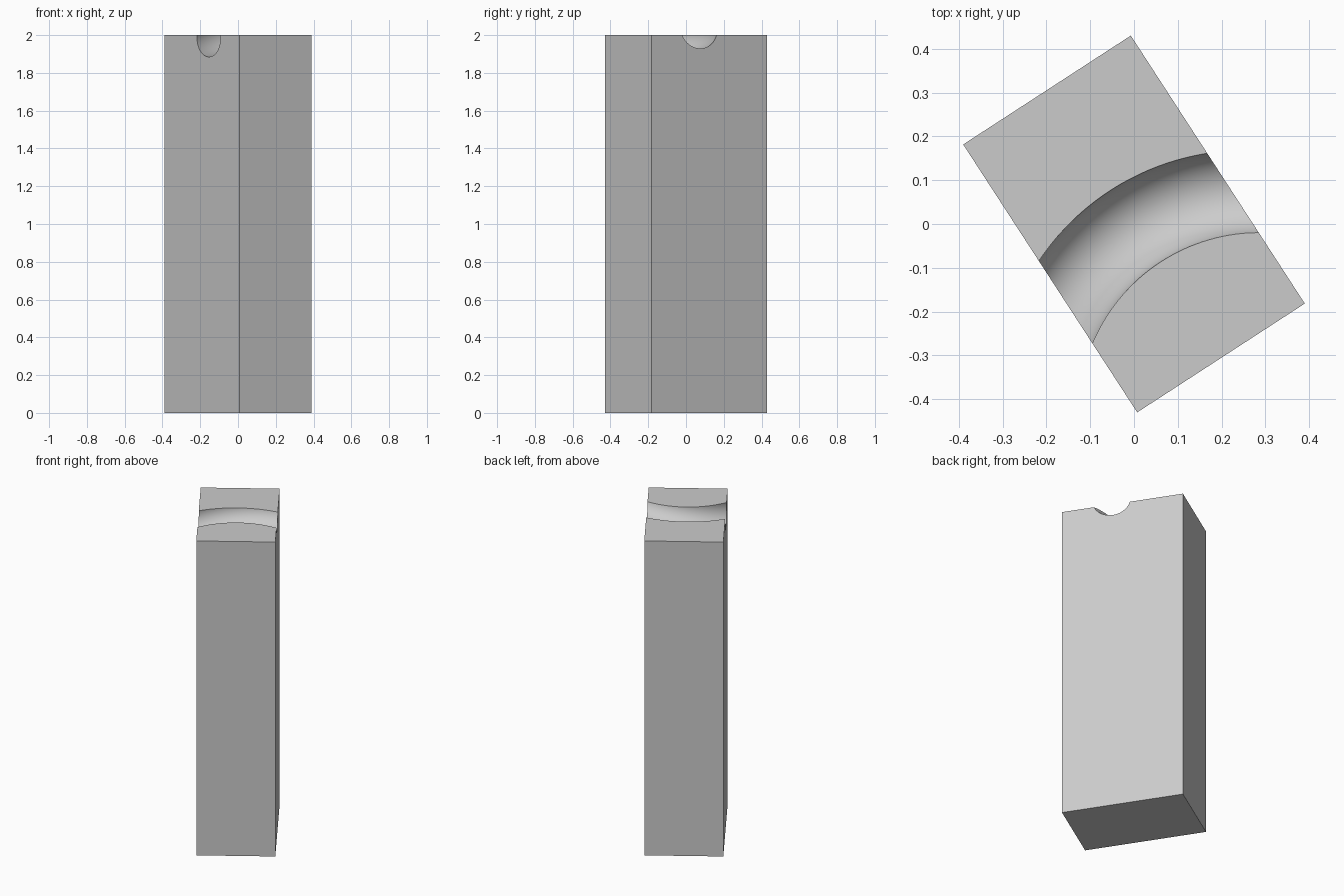
import bpy
from math import radians
from mathutils import Matrix

default = bpy.data.objects.get("Cube")
if default:
    bpy.data.objects.remove(default, do_unlink=True)

TURN = Matrix.Rotation(radians(33), 4, 'Z')
WIDTH, DEPTH, HEIGHT = 0.456, 0.729, 2.0

grey = bpy.data.materials.new("light grey")
grey.use_nodes = True
colour = (0.6, 0.6, 0.6, 1)
grey.diffuse_color = colour
grey.node_tree.nodes["Principled BSDF"].inputs["Base Color"].default_value = colour

# Tall rectangular block, turned about the vertical
bpy.ops.mesh.primitive_cube_add(size=1)
block = bpy.context.object
block.name = "block"
block.data.transform(TURN @ Matrix.Translation((0, 0, HEIGHT / 2))
                     @ Matrix.Diagonal((WIDTH, DEPTH, HEIGHT, 1)))
block.data.materials.append(grey)

# Slightly tilted ring that carves the curved groove across the top
bpy.ops.mesh.primitive_torus_add(major_radius=0.495, minor_radius=0.1,
                                 major_segments=160, minor_segments=64)
cutter = bpy.context.object
cutter.name = "groove_cutter"
cutter.data.transform(TURN @ Matrix.Translation((0, -0.501, HEIGHT + 0.0075))
                      @ Matrix.Rotation(radians(-5.6), 4, 'Y'))
cutter.data.materials.append(grey)
cutter.hide_render = True

# Cut the groove, then drop the cutter
bpy.ops.object.select_all(action='DESELECT')
bpy.context.view_layer.objects.active = block
block.select_set(True)
groove = block.modifiers.new("groove", 'BOOLEAN')
groove.operation = 'DIFFERENCE'
groove.solver = 'EXACT'
groove.object = cutter
bpy.ops.object.modifier_apply(modifier=groove.name)
bpy.data.objects.remove(cutter, do_unlink=True)

# Smooth groove, crisp block edges
bpy.ops.object.shade_smooth_by_angle(angle=radians(30))
